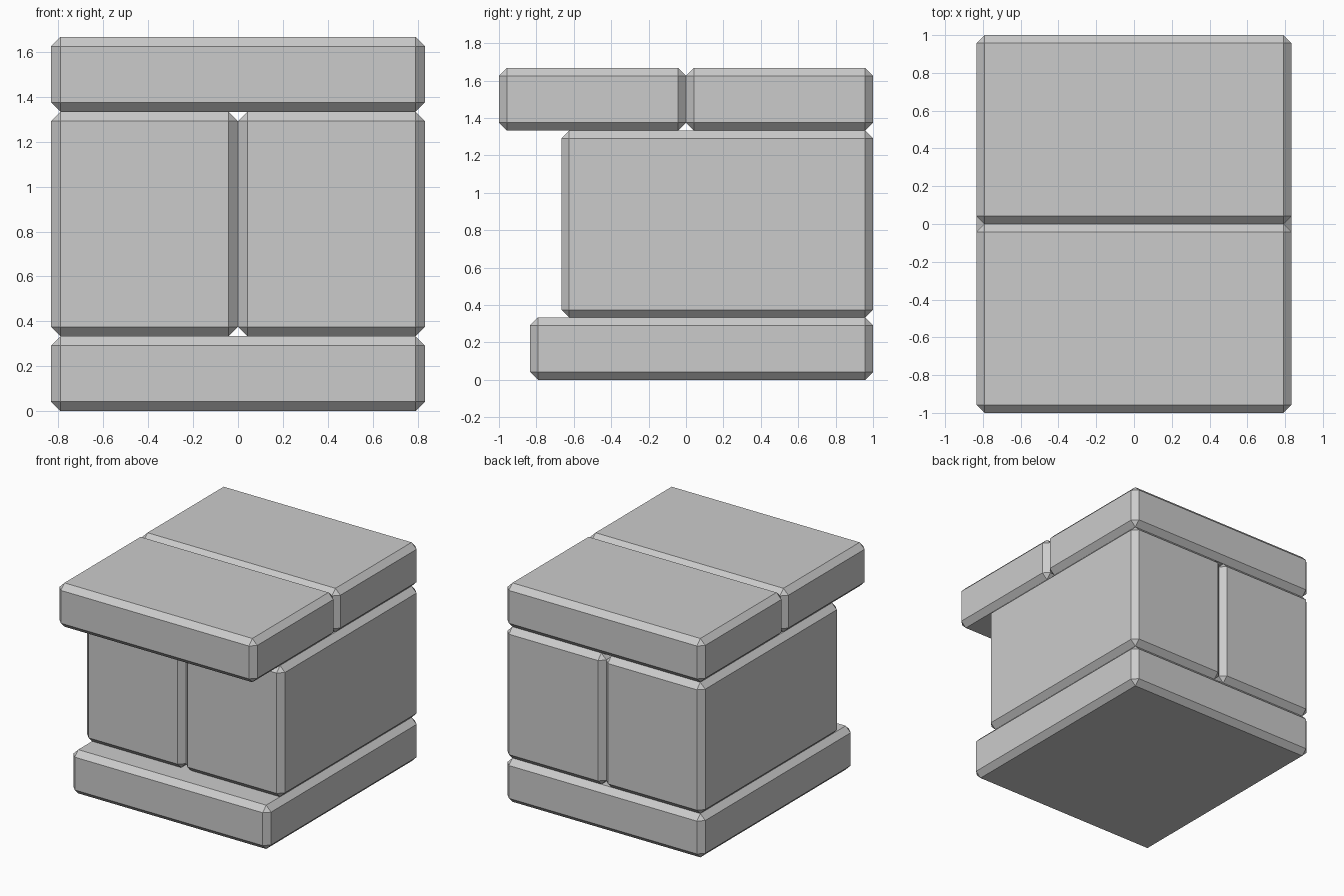
import bpy
import bmesh

if "Cube" in bpy.data.objects:
    bpy.data.objects.remove(bpy.data.objects["Cube"])

BEVEL = 0.0417
W = 0.8333  # half width


def block(name, lo, hi):
    """Chamfered stone block spanning corners lo to hi."""
    bm = bmesh.new()
    bmesh.ops.create_cube(bm, size=1)
    for v in bm.verts:
        v.co = [(a + b) / 2 + c * (b - a) for a, b, c in zip(lo, hi, v.co)]
    bmesh.ops.bevel(bm, geom=bm.edges[:], offset=BEVEL, offset_type='OFFSET',
                    segments=1, profile=0.5, affect='EDGES')
    bmesh.ops.recalc_face_normals(bm, faces=bm.faces[:])
    mesh = bpy.data.meshes.new(name)
    bm.to_mesh(mesh)
    bm.free()
    obj = bpy.data.objects.new(name, mesh)
    bpy.context.collection.objects.link(obj)
    return obj


# Base slab
block("base_slab", (-W, -0.8333, 0), (W, 1, 0.3333))

# Two upright blocks side by side
for side, x in (("left", -W), ("right", 0)):
    block(f"middle_block_{side}", (x, -0.6667, 0.3333), (x + W, 1, 1.3333))

# Two cap slabs, front one overhanging
for side, y in (("front", -1), ("back", 0)):
    block(f"cap_slab_{side}", (-W, y, 1.3333), (W, y + 1, 1.6667))
